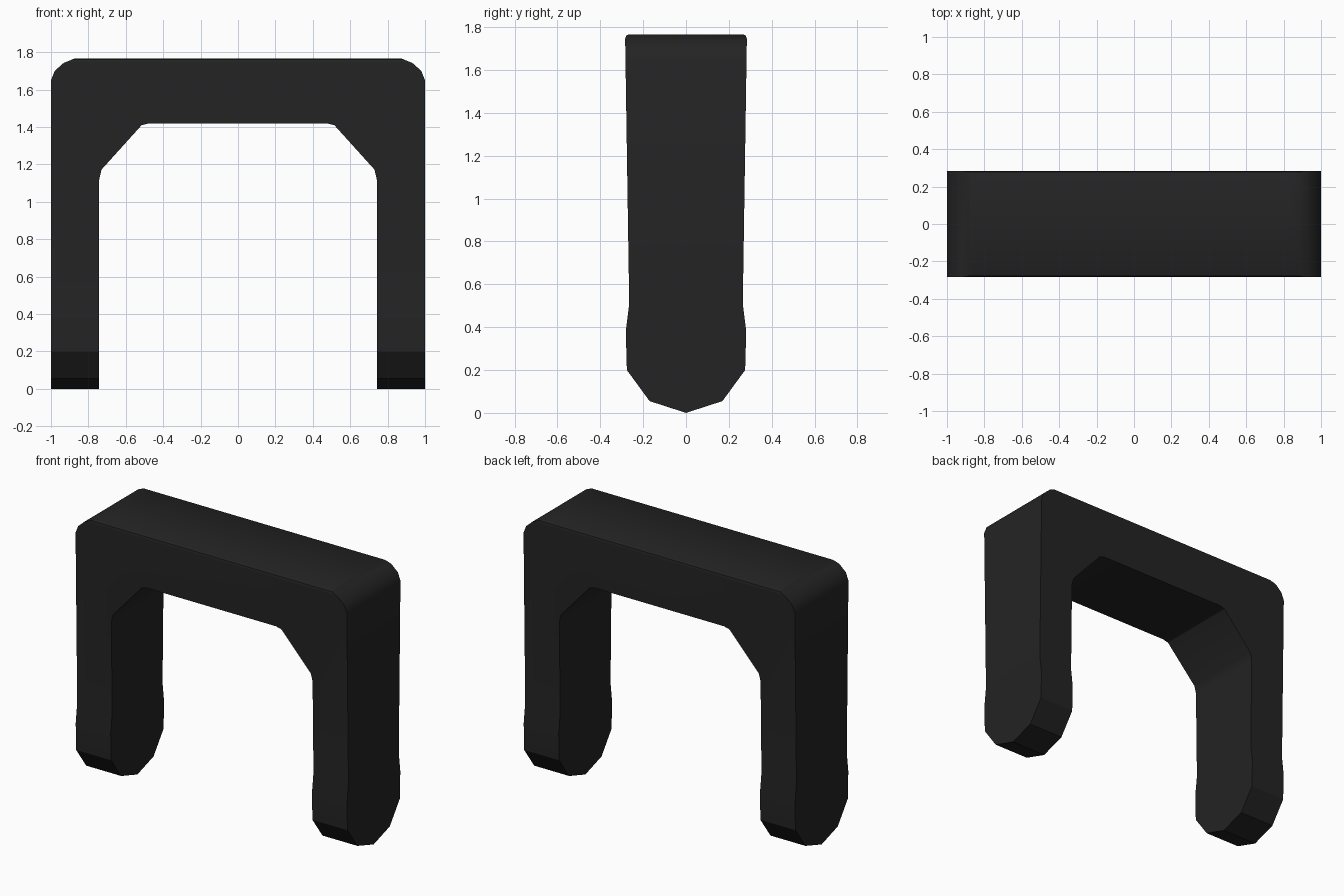
import bpy, bmesh, math
from mathutils import Vector

cube = bpy.data.objects.get("Cube")
if cube:
    bpy.data.objects.remove(cube, do_unlink=True)

mat = bpy.data.materials.new("matte_black")
mat.use_nodes = True
black = (0.017, 0.017, 0.017, 1)
mat.diffuse_color = black
mat.node_tree.nodes["Principled BSDF"].inputs["Base Color"].default_value = black


def extrude_profile(name, half, place, depth):
    """Mirror a half profile (ordered along one side), then extrude it both ways."""
    points = half + [(-a, z) for a, z in reversed(half) if a > 0]
    bm = bmesh.new()
    face = bm.faces.new([bm.verts.new(place(a, z)) for a, z in points])
    ext = bmesh.ops.extrude_face_region(bm, geom=[face])
    verts = [v for v in ext["geom"] if isinstance(v, bmesh.types.BMVert)]
    bmesh.ops.translate(bm, verts=verts, vec=Vector(depth))
    bmesh.ops.recalc_face_normals(bm, faces=bm.faces)
    mesh = bpy.data.meshes.new(name)
    bm.to_mesh(mesh)
    bm.free()
    mesh.materials.append(mat)
    obj = bpy.data.objects.new(name, mesh)
    bpy.context.collection.objects.link(obj)
    return obj


# Arch outline: inner opening with chamfers, then leg and rounded outer shoulder
arch = [(0.475, 1.42), (0.515, 1.41), (0.73, 1.172), (0.742, 1.12), (0.742, -0.1),
        (1, -0.1), (1, 1.65), (0.98, 1.70), (0.933, 1.742), (0.875, 1.766), (0.84, 1.8)]
arch[-1] = (0.82, 1.767)
bracket = extrude_profile("bracket", arch, lambda a, z: (a, -0.4, z), (0, 0.8, 0))

# Side outline: pointed feet, slight swell above them, softened top edges
side = [(0, 0), (0.17, 0.055), (0.276, 0.2), (0.281, 0.38), (0.265, 0.51),
        (0.284, 1.745), (0.279, 1.76), (0.265, 1.768)]
trim = extrude_profile("side_trim", side, lambda a, z: (-1.1, a, z), (2.2, 0, 0))
trim.hide_render = True

# Keep the volume shared by both outlines
mod = bracket.modifiers.new("trim", "BOOLEAN")
mod.operation = "INTERSECT"
mod.solver = "EXACT"
mod.object = trim
for o in bpy.context.selected_objects:
    o.select_set(False)
bpy.context.view_layer.objects.active = bracket
bracket.select_set(True)
bpy.ops.object.modifier_apply(modifier=mod.name)
bpy.data.objects.remove(trim, do_unlink=True)
bpy.ops.object.shade_smooth_by_angle(angle=math.radians(33))
